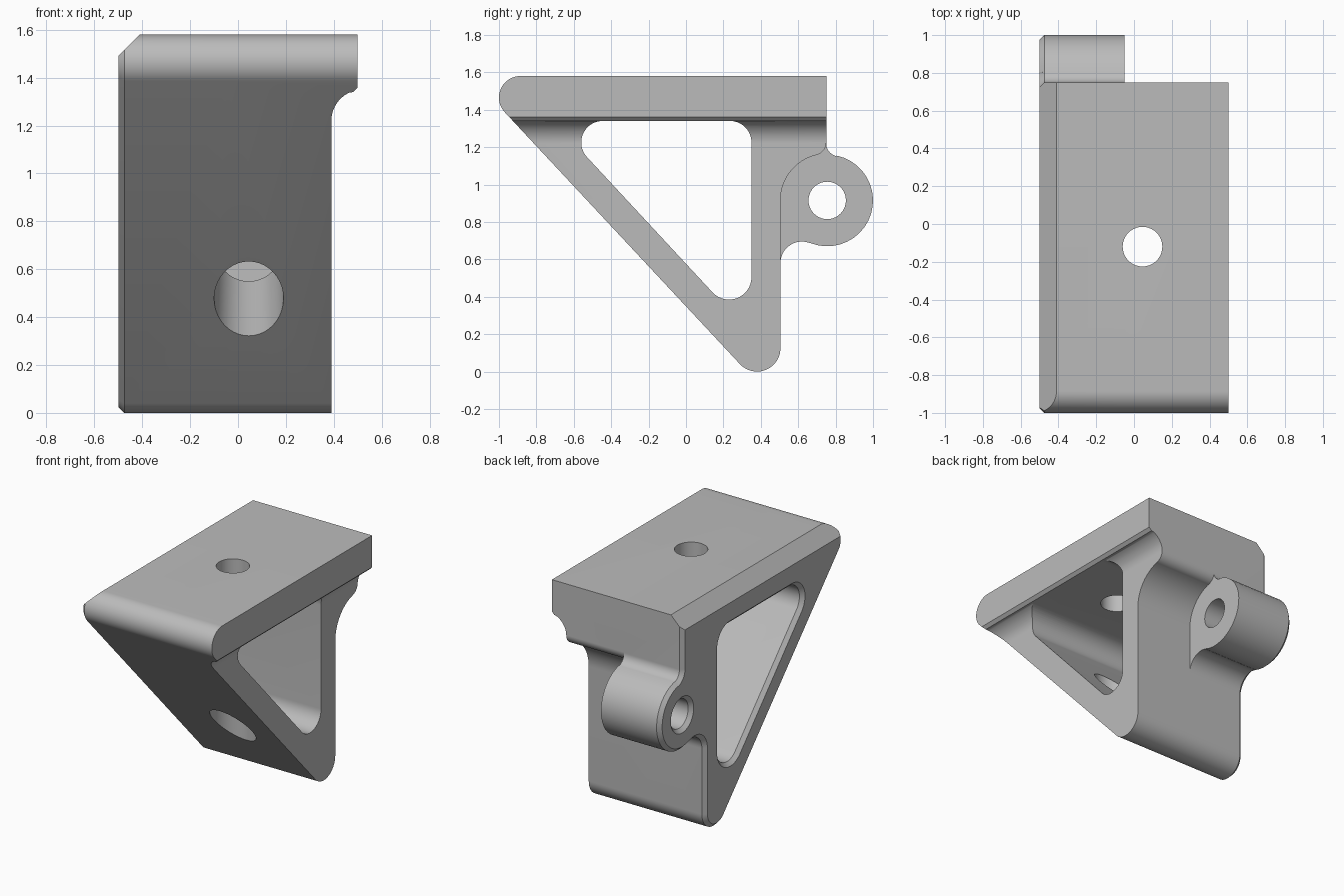
import bpy, bmesh
from math import cos, sin, radians

if "Cube" in bpy.data.objects:
    bpy.data.objects.remove(bpy.data.objects["Cube"])

SEG = 20
CHAMFER = 0.025

grey = bpy.data.materials.new("grey")
grey.use_nodes = True
grey.diffuse_color = (0.5, 0.5, 0.5, 1)
grey.node_tree.nodes["Principled BSDF"].inputs["Base Color"].default_value = (0.5, 0.5, 0.5, 1)


def outline(arcs, grow=0.0):
    """Points along tangent arcs (y, z, radius, start, end); clockwise arcs are concave."""
    pts = []
    for cy, cz, r, a0, a1 in arcs:
        if r == 0:
            k = grow * 2 ** 0.5
            pts.append((cy + k * cos(radians(a0)), cz + k * sin(radians(a0))))
            continue
        rad = r + grow if a1 > a0 else r - grow
        for i in range(SEG + 1):
            a = radians(a0 + (a1 - a0) * i / SEG)
            pts.append((cy + rad * cos(a), cz + rad * sin(a)))
    return pts


def loft(name, sections, axis="x"):
    """Solid through matching outlines, each given as (position along axis, points)."""
    place = {"x": lambda t, u, v: (t, u, v),
             "y": lambda t, u, v: (u, t, v),
             "z": lambda t, u, v: (u, v, t)}[axis]
    bm = bmesh.new()
    rings = [[bm.verts.new(place(t, u, v)) for u, v in pts] for t, pts in sections]
    n = len(rings[0])
    for a, b in zip(rings, rings[1:]):
        for i in range(n):
            j = (i + 1) % n
            bm.faces.new((a[i], a[j], b[j], b[i]))
    bm.faces.new(rings[0])
    bm.faces.new(rings[-1])
    bmesh.ops.remove_doubles(bm, verts=bm.verts, dist=1e-5)
    bmesh.ops.recalc_face_normals(bm, faces=bm.faces)
    mesh = bpy.data.meshes.new(name)
    bm.to_mesh(mesh)
    bm.free()
    mesh.materials.append(grey)
    obj = bpy.data.objects.new(name, mesh)
    bpy.context.collection.objects.link(obj)
    return obj


def combine(target, tool, operation):
    bpy.ops.object.select_all(action="DESELECT")
    bpy.context.view_layer.objects.active = target
    target.select_set(True)
    mod = target.modifiers.new("boolean", "BOOLEAN")
    mod.operation = operation
    mod.solver = "EXACT"
    mod.object = tool
    bpy.ops.object.modifier_apply(modifier=mod.name)
    bpy.data.objects.remove(tool)


# Side outline shared by both halves: back corner, front nose, bottom toe
frame = [(0.75, 1.58, 0, 45, 45),
         (-0.885, 1.465, 0.115, 90, 223),
         (0.38, 0.125, 0.125, 223, 360)]

# Half with the hinge lug, blended in by a fillet below and above
lug_side = frame + [(0.62, 0.58, 0.115, 180, 68),
                    (0.755, 0.915, 0.245, 248, 438),
                    (0.82, 1.22, 0.07, 258, 180)]

# Half with a clearance hollow for the mating lug
hollow_side = frame + [(0.755, 0.915, 0.25, 180, 103.6),
                       (0.68, 1.226, 0.07, 283.6, 360)]

bracket = loft("bracket", [(-0.5, outline(lug_side, -CHAMFER)),
                           (-0.5 + CHAMFER, outline(lug_side)),
                           (-0.05, outline(lug_side))])
plain_half = loft("plain_half", [(-0.05, outline(hollow_side)), (0.5, outline(hollow_side))])
combine(bracket, plain_half, "UNION")

# Step under the overhanging flange, with a fillet
step = [(0.39, -0.2)] + outline([(0.52, 1.22, 0.13, 180, 115)]) + [(0.48, 1.34), (0.5, 1.36), (0.7, 1.36), (0.7, -0.2)]
combine(bracket, loft("flange_step", [(-1.2, step), (1.2, step)], "y"), "DIFFERENCE")

# Long chamfer along the top edge
edge = [(-0.41, 1.58), (-0.39, 1.6), (-0.6, 1.6), (-0.6, 1.39)]
combine(bracket, loft("top_chamfer", [(-1.2, edge), (1.2, edge)], "y"), "DIFFERENCE")

# Triangular window and hinge pin hole, both flared on the chamfered side
window = [(0.235, 1.225, 0.115, 0, 90),
          (-0.445, 1.225, 0.115, 90, 223),
          (0.23, 0.505, 0.12, 223, 360)]
pin_hole = [(0.755, 0.915, 0.1, 0, 180), (0.755, 0.915, 0.1, 180, 359.99)]
for name, arcs in (("window", window), ("pin_hole", pin_hole)):
    cutter = loft(name, [(-0.52, outline(arcs, CHAMFER + 0.02)),
                         (-0.5 + CHAMFER, outline(arcs)),
                         (0.6, outline(arcs))])
    combine(bracket, cutter, "DIFFERENCE")

# Screw hole in the top plate, wider access hole in the sloping plate
for name, r, low, high in (("screw_hole", 0.105, 1.2, 1.7), ("access_hole", 0.145, -0.1, 1.1)):
    circle = outline([(0.045, -0.12, r, 0, 180), (0.045, -0.12, r, 180, 359.99)])
    combine(bracket, loft(name, [(low, circle), (high, circle)], "z"), "DIFFERENCE")

bpy.ops.object.select_all(action="DESELECT")
bracket.select_set(True)
bpy.context.view_layer.objects.active = bracket
bpy.ops.object.shade_smooth_by_angle(angle=radians(25))
